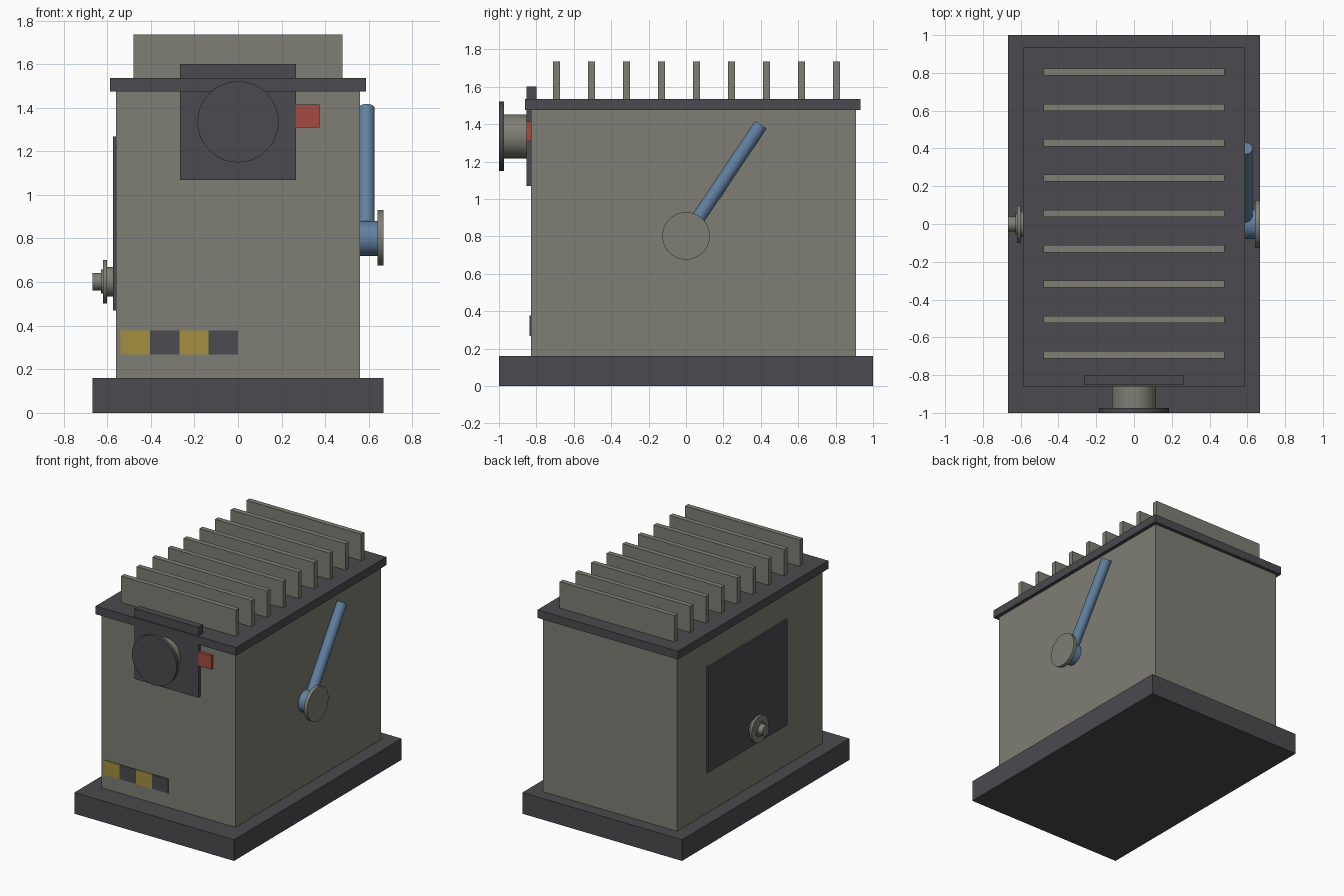
import bpy, math
from mathutils import Vector

if "Cube" in bpy.data.objects:
    bpy.data.objects.remove(bpy.data.objects["Cube"])


def material(name, rgb):
    m = bpy.data.materials.new(name)
    m.diffuse_color = (*rgb, 1)
    m.use_nodes = True
    m.node_tree.nodes["Principled BSDF"].inputs["Base Color"].default_value = m.diffuse_color
    return m


GREY = material("warm grey", (0.21, 0.21, 0.178))
DARK = material("dark grey", (0.07, 0.068, 0.077))
BLUE = material("steel blue", (0.12, 0.22, 0.36))
RED = material("red", (0.38, 0.07, 0.052))
YELLOW = material("yellow", (0.36, 0.28, 0.05))


def box(name, mat, x, y, z):
    """Box from (min, max) ranges."""
    lo, hi = Vector((x[0], y[0], z[0])), Vector((x[1], y[1], z[1]))
    bpy.ops.mesh.primitive_cube_add(size=1, location=(lo + hi) / 2)
    o = bpy.context.object
    o.name = name
    o.scale = hi - lo
    bpy.ops.object.transform_apply(location=False, rotation=False, scale=True)
    o.data.materials.append(mat)
    return o


def rod(name, mat, a, b, r, sides=48):
    """Cylinder between two points."""
    a, b = Vector(a), Vector(b)
    bpy.ops.mesh.primitive_cylinder_add(vertices=sides, radius=r, depth=(b - a).length,
                                        location=(a + b) / 2)
    o = bpy.context.object
    o.name = name
    o.rotation_euler = (b - a).to_track_quat('Z', 'Y').to_euler()
    o.data.materials.append(mat)
    bpy.ops.object.shade_smooth_by_angle(angle=math.radians(35))
    return o


# Main housing
box("base", DARK, (-0.667, 0.667), (-1, 1), (0, 0.16))
box("housing", GREY, (-0.56, 0.56), (-0.83, 0.908), (0.16, 1.475))
box("lid", DARK, (-0.587, 0.587), (-0.86, 0.934), (1.475, 1.536))

# Cooling fins
for i in range(9):
    y = -0.692 + 0.187 * i
    box(f"fin_{i + 1}", GREY, (-0.48, 0.48), (y - 0.019, y + 0.019), (1.53, 1.735))

# Front port with its cap and indicator
box("port_plate", DARK, (-0.266, 0.266), (-0.853, -0.80), (1.069, 1.601))
rod("port_neck", GREY, (0, -0.84, 1.335), (0, -0.975, 1.335), 0.117)
rod("port_cap", DARK, (0, -0.973, 1.335), (0, -1, 1.335), 0.186)
box("indicator", RED, (0.262, 0.374), (-0.852, -0.80), (1.31, 1.414))

# Hazard stripes
for i in range(4):
    x = -0.538 + 0.1345 * i
    box(f"hazard_stripe_{i + 1}", DARK if i % 2 else YELLOW,
        (x, x + 0.1345), (-0.836, -0.828), (0.268, 0.377))

# Side lever
rod("lever_hub", BLUE, (0.55, 0, 0.80), (0.642, 0, 0.80), 0.08)
rod("lever_cap", GREY, (0.64, 0, 0.803), (0.667, 0, 0.803), 0.127)
rod("lever_arm", BLUE, (0.59, 0, 0.80), (0.59, 0.40, 1.397), 0.037)

# Access panel and knob on the left side
box("access_panel", DARK, (-0.573, -0.55), (-0.393, 0.555), (0.47, 1.268))
for name, x0, x1, r in (("knob_base", -0.56, -0.605, 0.068),
                        ("knob_flange", -0.602, -0.619, 0.10),
                        ("knob_collar", -0.615, -0.628, 0.055),
                        ("knob_tip", -0.62, -0.667, 0.04)):
    rod(name, GREY, (x0, 0, 0.602), (x1, 0, 0.602), r)
